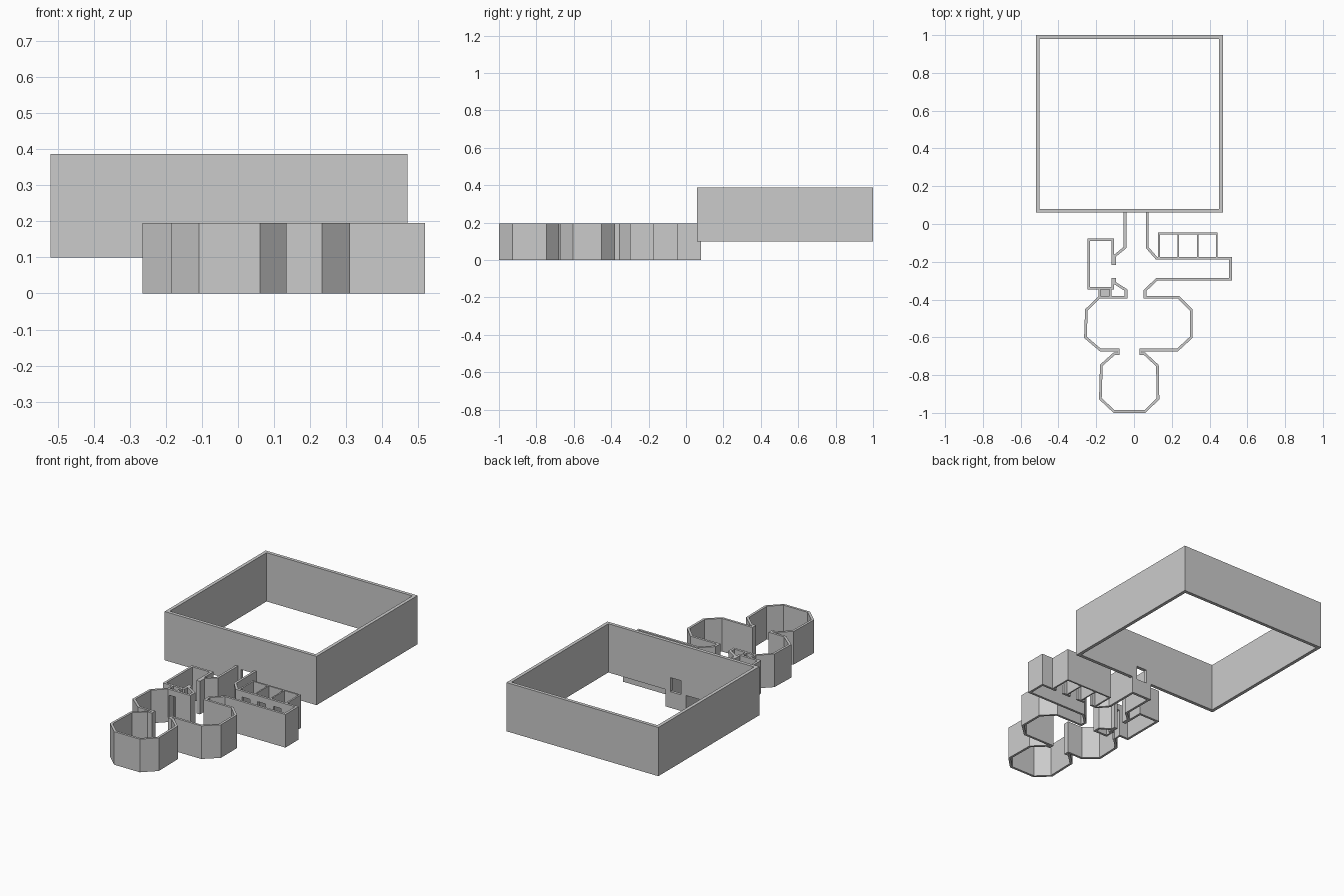
import bpy, bmesh
from mathutils import Vector

if "Cube" in bpy.data.objects:
    bpy.data.objects.remove(bpy.data.objects["Cube"])

H = 0.195   # height of the low rooms
T = 0.014   # thickness of their walls


def finish(name, bm):
    bmesh.ops.recalc_face_normals(bm, faces=bm.faces)
    me = bpy.data.meshes.new(name)
    bm.to_mesh(me)
    bm.free()
    ob = bpy.data.objects.new(name, me)
    bpy.context.collection.objects.link(ob)
    return ob


def wall(name, pts, closed=False, t=T, z0=0.0, z1=H):
    """Mitred wall of constant thickness along a centre line."""
    p = [Vector(q) for q in pts]
    n = len(p)
    bm = bmesh.new()
    rings = []
    for i in range(n):
        dirs = []
        if closed or i > 0:
            dirs.append((p[i] - p[i - 1]).normalized())
        if closed or i < n - 1:
            dirs.append((p[(i + 1) % n] - p[i]).normalized())
        norms = [Vector((-d.y, d.x)) for d in dirs]
        m = sum(norms, Vector((0, 0))).normalized()
        off = m * (t / 2 / m.dot(norms[0]))
        a, b = p[i] + off, p[i] - off
        rings.append([bm.verts.new((q.x, q.y, z))
                      for q, z in ((a, z0), (b, z0), (b, z1), (a, z1))])
    for i in range(n if closed else n - 1):
        r, s = rings[i], rings[(i + 1) % n]
        for k in range(4):
            bm.faces.new((r[k], r[(k + 1) % 4], s[(k + 1) % 4], s[k]))
    if not closed:
        bm.faces.new(rings[0])
        bm.faces.new(rings[-1])
    return finish(name, bm)


def box(name, lo, hi):
    bm = bmesh.new()
    bmesh.ops.create_cube(bm, size=1)
    lo, hi = Vector(lo), Vector(hi)
    for v in bm.verts:
        v.co = (lo + hi) / 2 + v.co * (hi - lo)
    return finish(name, bm)


def doorway(lo, hi, *targets):
    """Cut one door opening through the given walls."""
    c = box("door_cutter", lo, hi)
    c.hide_render = True
    c.hide_viewport = False
    c.display_type = 'WIRE'
    for ob in targets:
        m = ob.modifiers.new("door", 'BOOLEAN')
        m.operation = 'DIFFERENCE'
        m.solver = 'EXACT'
        m.object = c


# Raised great hall
hall = wall("great_hall_walls",
            [(-0.51, 0.07), (0.46, 0.07), (0.46, 0.99), (-0.51, 0.99)],
            True, 0.02, 0.1, 0.387)

# Corridor end wall below the hall door
end_wall = wall("corridor_end_wall", [(-0.057, 0.072), (0.077, 0.072)], t=0.016)

# Upper left side of the entrance corridor
wall("corridor_left_wall",
     [(-0.048, 0.068), (-0.048, -0.125), (-0.103, -0.17), (-0.103, -0.217)])

# Continuous wall round the two octagonal rooms and the right passage
rooms = wall("octagon_rooms_and_passage_wall", [
    (-0.103, -0.285), (-0.103, -0.312), (-0.042, -0.35), (-0.042, -0.387),
    (-0.183, -0.387), (-0.252, -0.455), (-0.257, -0.6), (-0.178, -0.667),
    (-0.083, -0.667), (-0.083, -0.687), (-0.105, -0.687), (-0.173, -0.748),
    (-0.178, -0.925), (-0.105, -0.993), (0.058, -0.993), (0.127, -0.925),
    (0.124, -0.75), (0.056, -0.687), (0.036, -0.687), (0.036, -0.667),
    (0.23, -0.667), (0.303, -0.6), (0.303, -0.455), (0.235, -0.387),
    (0.058, -0.387), (0.058, -0.352), (0.122, -0.292), (0.511, -0.292),
    (0.511, -0.182), (0.12, -0.182), (0.07, -0.125), (0.07, 0.068)])

# Left side room
side_room = wall("side_room_walls", [
    (-0.113, -0.217), (-0.113, -0.083), (-0.24, -0.083), (-0.24, -0.34),
    (-0.113, -0.34), (-0.113, -0.285)])

# Short covered link between side room and octagon
for side, x in (("left", -0.183), ("right", -0.125)):
    wall(f"link_{side}_wall", [(x, -0.335), (x, -0.385)], t=0.01)
box("link_ceiling", (-0.18, -0.382, 0.16), (-0.128, -0.342, 0.172))

# Row of three cells
wall("cell_outer_wall",
     [(0.133, -0.18), (0.133, -0.05), (0.438, -0.05), (0.438, -0.18)], t=0.01)
for i, x in enumerate((0.235, 0.337)):
    wall(f"cell_divider_{i + 1}", [(x, -0.05), (x, -0.18)], t=0.008)

# Door openings
doorway((-0.022, 0.04, 0.095), (0.045, 0.1, 0.178), hall, end_wall)
doorway((-0.175, -0.42, -0.05), (-0.132, -0.32, 0.16), rooms, side_room)
for x in (0.184, 0.286, 0.388):
    doorway((x - 0.025, -0.2, -0.05), (x + 0.025, -0.16, 0.16), rooms)
